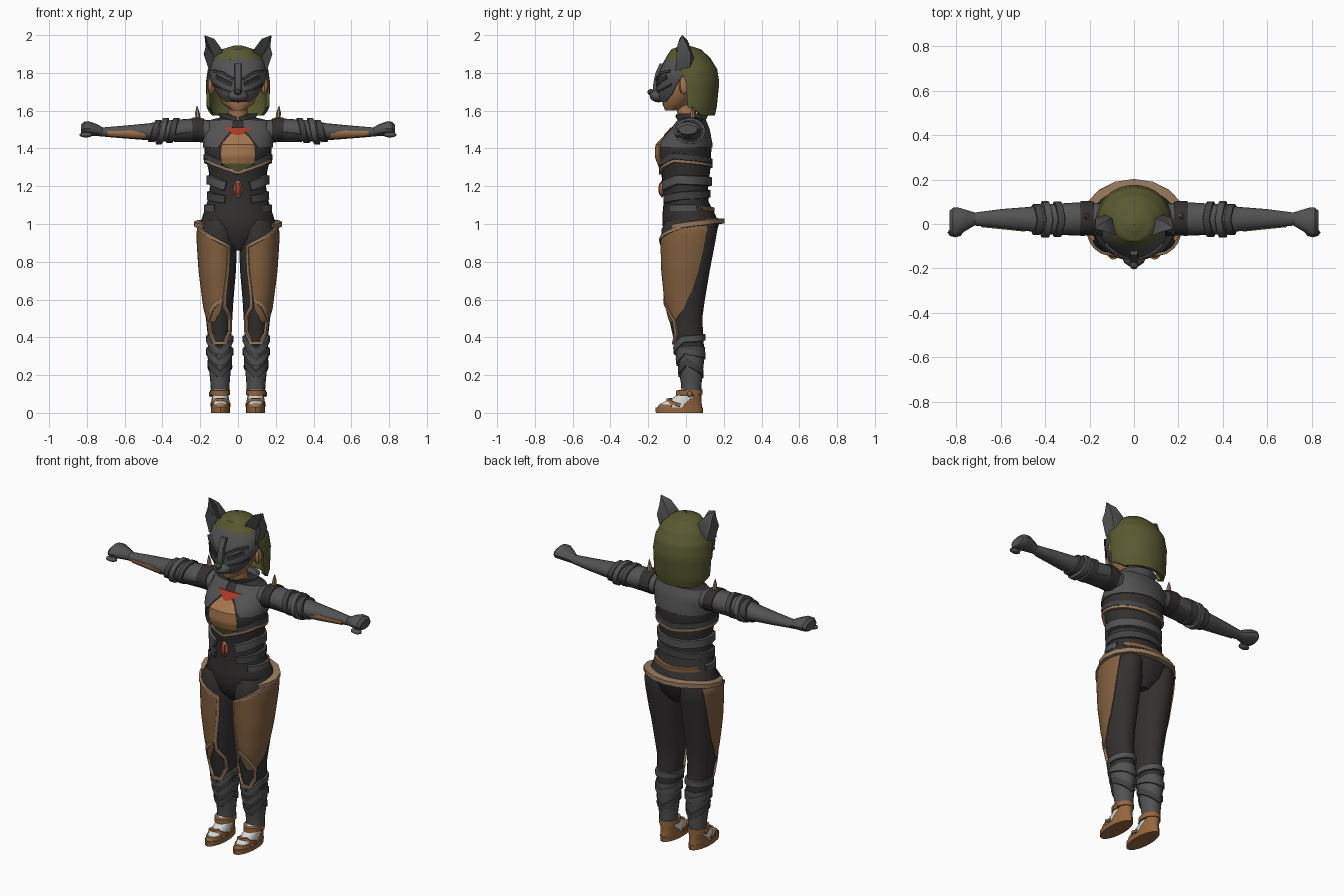
import bpy, bmesh, math
from mathutils import Vector

def mat(name, r, g, b):
    m = bpy.data.materials.new(name)
    m.diffuse_color = (r, g, b, 1)
    return m

GREY = mat("grey armour", .085, .085, .088)
MID = mat("mid grey plate", .055, .054, .056)
DARK = mat("dark cloth", .034, .029, .029)
TAN = mat("brown leather", .22, .115, .05)
TRIM = mat("pale trim", .32, .20, .12)
SKIN = mat("skin", .38, .185, .08)
OLIVE = mat("olive hair", .10, .10, .032)
RED = mat("red gem", .42, .04, .02)
SANDAL = mat("sandal leather", .30, .135, .05)
WHITE = mat("white sock", .68, .68, .68)

def build(name, verts, faces, material, mirror=False, angle=35):
    """Mesh object with outward normals, optionally mirrored across x."""
    bm = bmesh.new()
    for s in ((1, -1) if mirror else (1,)):
        vs = [bm.verts.new((v[0] * s, v[1], v[2])) for v in verts]
        for f in faces:
            bm.faces.new([vs[i] for i in f])
    bmesh.ops.recalc_face_normals(bm, faces=bm.faces)
    me = bpy.data.meshes.new(name)
    bm.to_mesh(me)
    bm.free()
    me.materials.append(material)
    me.shade_smooth()
    me.set_sharp_from_angle(angle=math.radians(angle))
    ob = bpy.data.objects.new(name, me)
    bpy.context.collection.objects.link(ob)
    return ob

def skin(name, loops, material, mirror=False):
    """Closed skin through equal loops, both ends capped with quads."""
    n, m = len(loops[0]), len(loops[0]) // 2
    verts = [p for l in loops for p in l]
    faces = [(r*n + i, r*n + (i+1) % n, (r+1)*n + (i+1) % n, (r+1)*n + i)
             for r in range(len(loops) - 1) for i in range(n)]
    for b in (0, (len(loops) - 1) * n):
        faces += [(b+i, b+i+1, b+n-2-i, b+n-1-i) for i in range(m - 1)]
    return build(name, verts, faces, material, mirror)

def surf(body, h, deg, off=0):
    """Point and normal on a body: (axis, rings of (h, c1, c2, r1, r2))."""
    axis, rings = body
    h0 = min(max(h, rings[0][0]), rings[-1][0])
    for a, b in zip(rings, rings[1:]):
        if h0 <= b[0]:
            break
    t = (h0 - a[0]) / (b[0] - a[0])
    c1, c2, r1, r2 = (a[i] + (b[i] - a[i]) * t for i in range(1, 5))
    c, s = math.cos(math.radians(deg)), math.sin(math.radians(deg))
    n = Vector((c / r1, s / r2)).normalized()
    u, v = c1 + r1 * c + n.x * off, c2 + r2 * s + n.y * off
    if axis == 'z':
        return Vector((u, v, h)), Vector((n.x, n.y, 0))
    return Vector((h, u, v)), Vector((0, n.x, n.y))

def loft(name, body, material, mirror=False, n=20):
    return skin(name, [[surf(body, r[0], 360 * i / n)[0] for i in range(n)]
                       for r in body[1]], material, mirror)

def patch(name, body, rows, material, mirror=False, off=.006, thick=.008, n=18, sub=4):
    """Plate following a body; rows are (h, from angle, to angle)."""
    fine = [tuple(a[k] + (b[k] - a[k]) * j / sub for k in range(3))
            for a, b in zip(rows, rows[1:]) for j in range(sub)] + [rows[-1]]
    loops = []
    for h, a0, a1 in fine:
        angs = [a0 + (a1 - a0) * i / n for i in range(n + 1)]
        loops.append([surf(body, h, a, off)[0] for a in angs]
                     + [surf(body, h, a, off - thick)[0] for a in reversed(angs)])
    return skin(name, loops, material, mirror)

def ribbon(name, body, path, w, t, material, mirror=False, sub=5):
    """Raised strip of half width w and height t along (angle, h) points."""
    fine = [tuple(a[k] + (b[k] - a[k]) * j / sub for k in range(2))
            for a, b in zip(path, path[1:]) for j in range(sub)] + [path[-1]]
    pn = [surf(body, h, a) for a, h in fine]
    loops = []
    for i, (p, n) in enumerate(pn):
        d = pn[min(i + 1, len(pn) - 1)][0] - pn[max(i - 1, 0)][0]
        s = d.cross(n).normalized() * w
        loops.append([p - s - n * .008, p + s - n * .008, p + s * .8 + n * t, p - s * .8 + n * t])
    return skin(name, loops, material, mirror)

def ellipsoid(name, c, r, material, mirror=False, n=12):
    rings = []
    for i in range(9):
        a = math.pi * (i / 8 - .5)
        k = max(math.cos(a), .04)
        rings.append((c[2] + r[2] * math.sin(a), c[0], c[1], r[0] * k, r[1] * k))
    return loft(name, ('z', rings), material, mirror, n)

# Torso
TORSO = ('z', [(.86, 0, .02, .05, .08), (.92, 0, .02, .15, .13), (1.0, 0, .025, .2, .15),
               (1.05, 0, .015, .185, .14), (1.12, 0, 0, .162, .118), (1.2, 0, -.003, .148, .12),
               (1.28, 0, -.002, .155, .13), (1.36, 0, -.013, .175, .146), (1.42, 0, -.01, .18, .145),
               (1.5, 0, .02, .183, .1), (1.55, 0, .03, .15, .07), (1.57, 0, .03, .07, .05)])
loft("torso", TORSO, DARK, n=28)
patch("chest_plate", TORSO, [(1.405, -55, 235), (1.5, -80, 260), (1.55, -80, 260)], GREY, n=32)
patch("chest_opening", TORSO, [(1.32, -120, -60), (1.37, -121, -59), (1.42, -118, -62),
                               (1.46, -108, -72), (1.48, -100, -80)], SKIN, off=.007)
patch("bodice_point", TORSO, [(1.27, -94, -86), (1.32, -118, -62)], OLIVE)
patch("neck_scarf", TORSO, [(1.47, -94, -86), (1.51, -114, -66)], RED, off=.01)
ribbon("bust_trim", TORSO, [(-90, 1.27), (-60, 1.3), (-20, 1.335), (20, 1.325), (90, 1.305),
                            (160, 1.325), (200, 1.335), (240, 1.3), (270, 1.27)], .009, .012, TRIM)
ribbon("bust_band", TORSO, [(-60, 1.32), (-20, 1.36), (90, 1.33), (200, 1.36), (240, 1.32)],
       .018, .008, MID)
ribbon("upper_waist_band", TORSO, [(-65, 1.2), (-20, 1.235), (90, 1.225), (200, 1.235), (245, 1.2)],
       .028, .016, GREY)
ribbon("lower_waist_band", TORSO, [(-65, 1.13), (-10, 1.15), (90, 1.16), (190, 1.15), (245, 1.13)],
       .024, .011, MID)
ribbon("back_hip_panel", TORSO, [(35, 1.085), (90, 1.075), (145, 1.085)], .014, .008, TAN)
ribbon("hip_band", TORSO, [(-45, 1.085), (20, 1.085)], .02, .007, GREY, True)
ribbon("belt_trim", TORSO, [(-32, .985), (0, 1.0), (45, 1.015), (90, 1.015), (135, 1.015),
                            (180, 1.0), (212, .985)], .016, .034, TRIM, sub=2)
ellipsoid("gem_setting", (0, -.127, 1.185), (.024, .012, .045), TRIM, n=8)
ellipsoid("belly_gem", (0, -.134, 1.185), (.016, .012, .035), RED, n=8)

# Neck and flared collar
loft("neck", ('z', [(1.5, 0, .02, .055, .05), (1.64, 0, -.005, .048, .05)]), SKIN)
COLLAR = ('z', [(1.51, 0, .03, .085, .07), (1.545, 0, .03, .075, .066), (1.585, 0, .028, .102, .088)])
patch("collar", COLLAR, [(1.51, -75, 255), (1.545, -80, 260), (1.565, -88, 268), (1.585, -50, 230)],
      GREY, thick=.016, n=24)

# Legs
LEG = ('z', [(.09, .095, .028, .042, .045), (.15, .095, .028, .044, .048), (.25, .096, .025, .054, .062),
             (.33, .097, .02, .062, .076), (.4, .097, .012, .062, .08), (.5, .1, -.002, .07, .088),
             (.6, .104, -.005, .08, .105), (.75, .107, .0, .096, .125), (.9, .109, .012, .104, .142),
             (.97, .11, .018, .103, .148), (1.02, .1, .025, .09, .13)])
loft("legs", LEG, DARK, True)
patch("thigh_panels", LEG, [(.48, -72, -40), (.55, -98, -5), (.65, -112, 18), (.75, -117, 30),
                            (.88, -121, 36), (.93, -80, 38), (.99, -15, 40)], TAN, True)
ribbon("thigh_trim", LEG, [(0, 1.0), (-55, .95), (-122, .88), (-120, .75), (-112, .62), (-112, .56),
                           (-140, .5), (-142, .43), (-112, .37), (-70, .37), (-45, .42), (-42, .49),
                           (-70, .56), (-100, .6)], .01, .012, TRIM, True, 4)
patch("greaves", LEG, [(.12, -90, 270), (.25, -90, 270), (.35, -90, 270)], GREY, True, n=20)
for i, z in enumerate((.2, .26, .32)):
    ribbon("greave_band_%d" % (i + 1), LEG, [(-90, z), (-20, z + .07), (90, z + .04 * i),
                                             (200, z + .07), (270, z)], .02, .011, GREY if i else MID, True)

# Sandals and socks
FOOT = ('z', [(.02, .093, -.035, .044, .115), (.05, .093, -.028, .045, .105),
              (.085, .094, .008, .042, .068), (.13, .095, .027, .044, .05)])
SOLE = ('z', [(0, .093, -.035, .05, .125), (.028, .093, -.035, .051, .126)])
loft("socks", FOOT, WHITE, True)
loft("sandal_soles", SOLE, SANDAL, True)
patch("toe_straps", FOOT, [(.02, -160, -20), (.045, -155, -25)], SANDAL, True)
patch("heel_cups", FOOT, [(.02, 5, 175), (.06, 15, 165), (.1, 30, 150)], SANDAL, True)
ribbon("ankle_straps", FOOT, [(-90, .105), (90, .11), (270, .105)], .016, .01, SANDAL, True, 10)
ribbon("instep_straps", FOOT, [(0, .04), (-60, .068), (-120, .068), (-180, .04)], .01, .008, SANDAL, True)
ellipsoid("strap_buckles", (.145, .02, .1), (.01, .016, .016), SANDAL, True, 8)

# Arms
ARM = ('x', [(.15, .025, 1.49, .068, .058), (.22, .026, 1.5, .073, .06), (.34, .022, 1.495, .07, .056),
             (.42, .02, 1.49, .066, .053), (.47, .022, 1.488, .055, .045), (.6, .024, 1.487, .043, .034),
             (.73, .022, 1.487, .028, .023)])
loft("arms", ARM, GREY, True)
patch("shoulder_sleeves", ARM, [(.18, 0, 360), (.24, 0, 360)], DARK, True)
patch("sleeve_undersides", ARM, [(.24, 190, 330), (.34, 200, 320)], MID, True)
patch("forearm_openings", ARM, [(.49, 190, 225), (.56, 170, 235), (.69, 172, 225)], SKIN, True, off=.004)
for nm, x, t, m in (("upper_cuffs", .345, .01, MID), ("elbow_cuffs", .4, .015, GREY),
                    ("lower_cuffs", .44, .008, MID)):
    ribbon(nm, ARM, [(0, x), (90, x - .02), (180, x), (270, x + .02), (360, x)], .018, t, m, True)
loft("shoulder_spikes", ('z', [(1.54, .21, .035, .015, .015), (1.59, .215, .035, .012, .012),
                               (1.625, .217, .035, .002, .002)]), TRIM, True, 6)

# Fists
HAND = ('x', [(.715, .023, 1.487, .028, .024), (.75, .018, 1.498, .044, .032),
              (.79, .012, 1.506, .062, .038), (.815, .01, 1.505, .064, .036), (.83, .01, 1.5, .05, .026)])
loft("hands", HAND, GREY, True, 12)
ellipsoid("thumbs", (.805, -.038, 1.472), (.035, .022, .014), GREY, True, 8)

# Face
FACE = ('z', [(1.6, 0, -.075, .032, .035), (1.635, 0, -.05, .08, .075), (1.72, 0, -.02, .125, .1),
              (1.82, 0, 0, .135, .1), (1.88, 0, 0, .1, .085)])
loft("face", FACE, SKIN, n=20)
ellipsoid("side_ears", (.14, -.01, 1.735), (.022, .028, .05), SKIN, True, 8)

# Cat mask
MASK = ('z', [(1.64, 0, -.06, .062, .075), (1.68, 0, -.045, .1, .105), (1.74, 0, -.035, .132, .115),
              (1.8, 0, -.02, .146, .118), (1.86, 0, -.01, .132, .1), (1.9, 0, 0, .095, .085)])
patch("mask", MASK, [(1.645, -145, -35), (1.69, -165, -15), (1.75, -175, -5), (1.8, -185, 5),
                     (1.86, -180, 0), (1.895, -130, -50)], GREY, off=.008, thick=.016, n=12, sub=2)
ellipsoid("mask_muzzle", (0, -.145, 1.678), (.055, .05, .034), GREY, n=10)
ribbon("mask_nose_bridge", MASK, [(-90, 1.85), (-90, 1.78), (-90, 1.71)], .02, .024, GREY)
ellipsoid("mask_nose", (0, -.185, 1.698), (.02, .02, .016), MID, n=8)
ribbon("mask_eyes", MASK, [(-76, 1.738), (-58, 1.757), (-38, 1.78)], .014, .011, DARK, True)
ribbon("mask_brows", MASK, [(-80, 1.765), (-58, 1.8), (-32, 1.81)], .008, .018, MID, True)
ribbon("mask_cheek_lines", MASK, [(-68, 1.7), (-45, 1.715), (-20, 1.74)], .006, .012, DARK, True)

# Bobbed hair
HAIR = ('z', [(1.575, 0, .035, .15, .118), (1.62, 0, .028, .166, .135), (1.75, 0, .02, .17, .156),
              (1.82, 0, .017, .16, .148), (1.88, 0, .01, .13, .118), (1.925, 0, .0, .085, .078),
              (1.945, 0, -.005, .02, .02)])
patch("hair", HAIR, [(1.575, 25, 155), (1.62, -8, 188), (1.75, -8, 188), (1.82, -20, 200),
                     (1.86, -55, 235), (1.885, -90, 270), (1.925, -90, 270), (1.945, -90, 270)],
      OLIVE, off=0, thick=.018, n=28)

# Cat ears: rim, inner hollow and rounded back
RIM = [(.062, -.055, 1.85), (.085, -.05, 1.925), (.125, -.035, 1.98), (.178, -.02, 2.0),
       (.168, -.045, 1.95), (.182, -.05, 1.9), (.152, -.055, 1.81)]
BACK = [(.07, .02, 1.85), (.1, .025, 1.92), (.135, .01, 1.97), (.178, -.018, 1.998),
        (.172, .005, 1.95), (.175, .025, 1.9), (.15, .02, 1.81)]
n = len(RIM)
build("cat_ears", RIM + BACK + [(.13, .042, 1.88)],
      [(i, (i+1) % n, n + (i+1) % n, n + i) for i in range(n)]
      + [(n + i, n + (i+1) % n, 2 * n) for i in range(n)], GREY, True)
build("ear_hollows", RIM + [(.125, -.012, 1.88)], [(i, (i+1) % n, n) for i in range(n)], MID, True)
